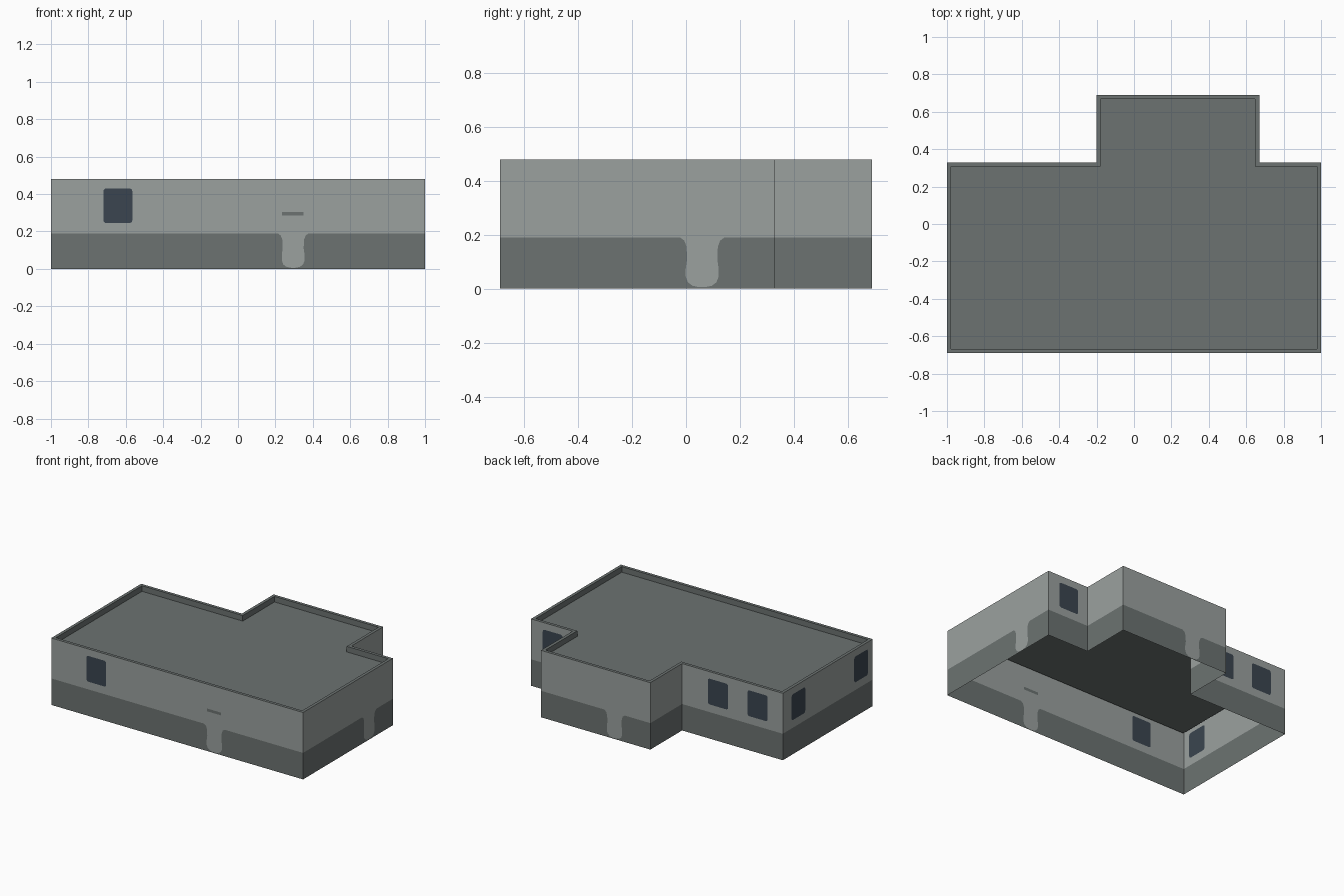
import bpy, bmesh, math
from mathutils import Vector
from mathutils.geometry import delaunay_2d_cdt

if "Cube" in bpy.data.objects:
    bpy.data.objects.remove(bpy.data.objects["Cube"])

H = 0.48          # parapet top
ROOF_Z = 0.44     # roof deck
BAND = 0.19       # top of dark plinth band
RIM = 0.022       # parapet width


def material(name, rgb):
    m = bpy.data.materials.new(name)
    m.diffuse_color = (*rgb, 1)
    m.use_nodes = True
    m.node_tree.nodes["Principled BSDF"].inputs["Base Color"].default_value = m.diffuse_color
    return m


LIGHT, DARK, GLASS = 0, 1, 2
MATS = [material("light_grey_wall", (0.328, 0.356, 0.347)),
        material("dark_grey", (0.150, 0.171, 0.166)),
        material("dark_blue_glass", (0.043, 0.060, 0.080))]


def make_object(name, bm):
    mesh = bpy.data.meshes.new(name)
    bm.to_mesh(mesh)
    bm.free()
    for m in MATS:
        mesh.materials.append(m)
    ob = bpy.data.objects.new(name, mesh)
    bpy.context.collection.objects.link(ob)
    return ob


def rect(x0, x1, z0, z1):
    return [(x0, z0), (x1, z0), (x1, z1), (x0, z1)]


def rounded(x0, x1, z0, z1, r=0.015, n=3):
    pts = []
    for k, (cx, cz) in enumerate(rect(x0 + r, x1 - r, z0 + r, z1 - r)):
        for i in range(n + 1):
            a = math.pi + math.pi / 2 * (k + i / n)
            pts.append((cx + r * math.cos(a), cz + r * math.sin(a)))
    return pts


# half outline of the light tongue that hangs into the dark band
TONGUE = [(0.012, 0.006), (0.036, 0.011), (0.053, 0.024), (0.061, 0.045),
          (0.061, 0.075), (0.056, 0.11), (0.058, 0.155), (0.066, 0.178),
          (0.082, BAND)]


def tongue(c):
    return [(c + x, z) for x, z in TONGUE] + [(c - x, z) for x, z in reversed(TONGUE)]


def wall(name, a, b, windows=(), tongues=(), stripes=()):
    """Single-sheet wall from a to b, cut into flat coloured regions."""
    a, b = Vector(a), Vector(b)
    d = (b - a).normalized()
    along = lambda t: (Vector((t, t)) - a).dot(Vector((abs(d.x), abs(d.y)))) \
        * (1 if d.x + d.y > 0 else -1)
    length = (b - a).length
    layers = [(rect(0, length, 0, H), LIGHT), (rect(0, length, 0, BAND), DARK)]
    for c in tongues:
        layers.append((tongue(along(c)), LIGHT))
    for t0, t1 in windows:
        u0, u1 = sorted((along(t0), along(t1)))
        layers.append((rounded(u0, u1, 0.245, 0.43), GLASS))
    for t0, t1 in stripes:
        u0, u1 = sorted((along(t0), along(t1)))
        layers.append((rect(u0, u1, 0.285, 0.305), DARK))
    pts, faces = [], []
    for loop, _ in layers:
        faces.append(list(range(len(pts), len(pts) + len(loop))))
        pts += [Vector(p) for p in loop]
    verts, _, tris, _, _, origin = delaunay_2d_cdt(pts, [], faces, 1, 1e-5)
    bm = bmesh.new()
    vs = [bm.verts.new((a.x + d.x * v.x, a.y + d.y * v.x, v.y)) for v in verts]
    for tri, src in zip(tris, origin):
        f = bm.faces.new([vs[i] for i in tri])
        f.material_index = layers[max(src)][1]   # topmost layer wins
    return make_object(name, bm)


# footprint, counter-clockwise from the front left corner
P = [(-1, -0.69), (1, -0.69), (1, 0.33), (0.67, 0.33),
     (0.67, 0.69), (-0.2, 0.69), (-0.2, 0.33), (-1, 0.33)]

# walls with their painted windows and tongues (positions in world x or y)
wall("front_wall", P[0], P[1], [(-0.72, -0.565)], [0.295], [(0.235, 0.35)])
wall("right_wall", P[1], P[2], tongues=[0.06])
wall("back_right_wall", P[2], P[3], [(0.75, 0.907)])
wall("wing_right_wall", P[3], P[4])
wall("wing_back_wall", P[4], P[5], tongues=[0.085])
wall("wing_left_wall", P[5], P[6])
wall("back_left_wall", P[6], P[7], [(-0.88, -0.72), (-0.565, -0.405)])
wall("left_wall", P[7], P[0], [(0.075, 0.23), (-0.635, -0.48)])

# parapet rim: flat top and inner face
n = len(P)
inner = []
for i in range(n):
    p, q, r = (Vector(P[(i + k) % n]) for k in (-1, 0, 1))
    d1, d2 = (q - p).normalized(), (r - q).normalized()
    inner.append(q + RIM * Vector((-d1.y - d2.y, d1.x + d2.x)))
bm = bmesh.new()
rings = [[bm.verts.new((p[0], p[1], z)) for p in loop]
         for loop, z in ((P, H), (inner, H), (inner, ROOF_Z))]
for lo, hi in zip(rings, rings[1:]):
    for i in range(n):
        j = (i + 1) % n
        bm.faces.new((lo[i], lo[j], hi[j], hi[i])).material_index = DARK
make_object("parapet", bm)

# roof deck
bm = bmesh.new()
bm.faces.new([bm.verts.new((p[0], p[1], ROOF_Z)) for p in inner]).material_index = DARK
make_object("roof", bm)
